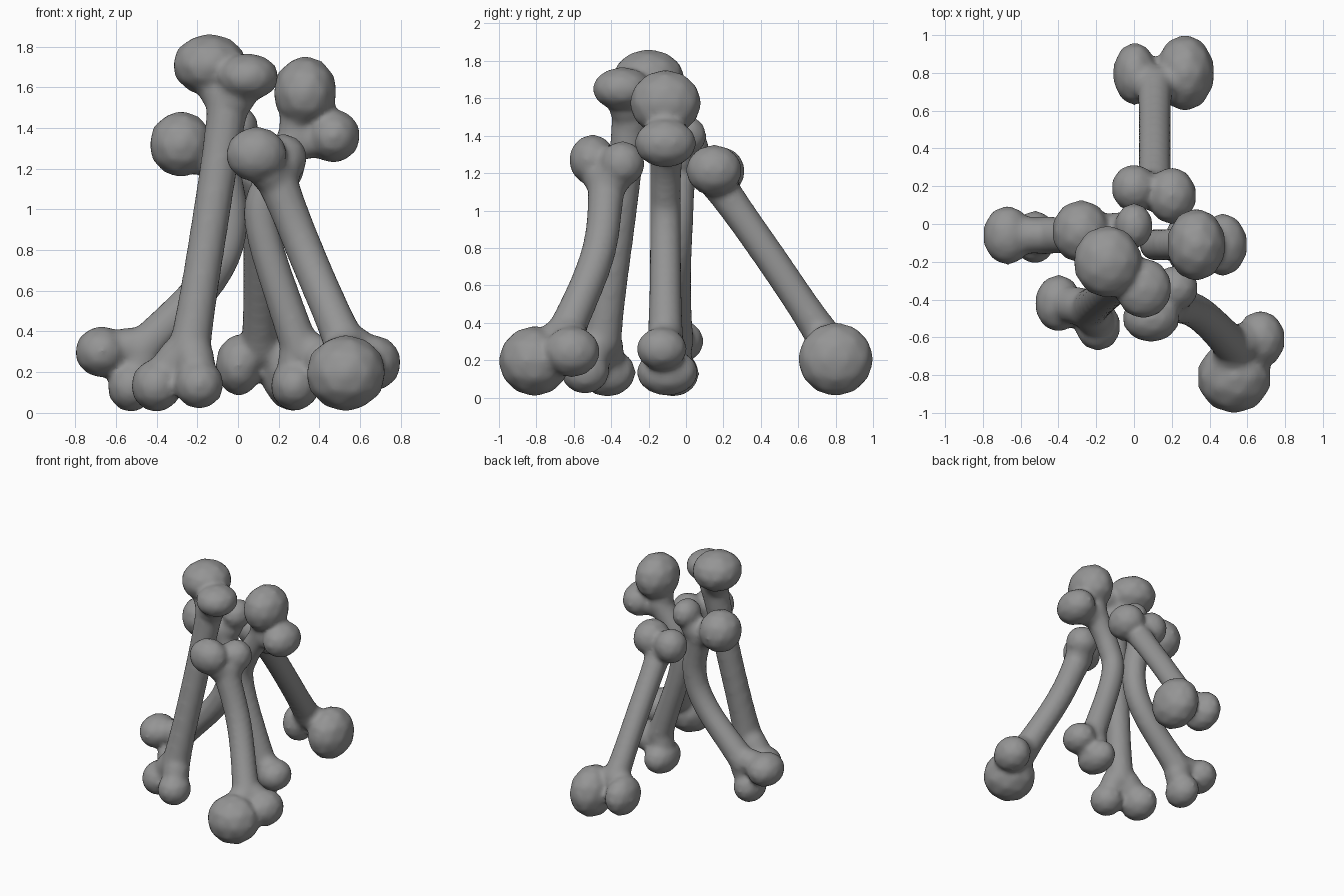
import bpy, bmesh, math
from mathutils import Vector, Matrix

cube = bpy.data.objects.get("Cube")
if cube:
    bpy.data.objects.remove(cube)

grey = bpy.data.materials.new("bone_grey")
grey.use_nodes = True
tone = (0.3, 0.3, 0.3, 1)
grey.diffuse_color = tone
grey.node_tree.nodes["Principled BSDF"].inputs["Base Color"].default_value = tone

SIDES = 12


def tube(bm, pts, radii):
    """Capped tube through points, one radius per point."""
    rings = []
    for i, p in enumerate(pts):
        along = (pts[min(i + 1, len(pts) - 1)] - pts[max(i - 1, 0)]).normalized()
        u = along.cross(Vector((0.3, 1, 0.1))).normalized()
        v = along.cross(u)
        ring = []
        for k in range(SIDES):
            a = math.tau * k / SIDES
            ring.append(bm.verts.new(p + radii[i] * (u * math.cos(a) + v * math.sin(a))))
        rings.append(ring)
    for r, s in zip(rings, rings[1:]):
        for k in range(SIDES):
            j = (k + 1) % SIDES
            bm.faces.new((r[k], r[j], s[j], s[k]))
    bm.faces.new(rings[0][::-1])
    bm.faces.new(rings[-1])


def smooth_path(pts, steps=5):
    """Catmull-Rom curve through the points."""
    ext = [2 * pts[0] - pts[1]] + pts + [2 * pts[-1] - pts[-2]]
    out = []
    for a, b, c, d in zip(ext, ext[1:], ext[2:], ext[3:]):
        for s in range(steps):
            t = s / steps
            out.append(0.5 * (2 * b + (c - a) * t + (2 * a - 5 * b + 4 * c - d) * t ** 2
                              + (3 * b - a - 3 * c + d) * t ** 3))
    return out + [pts[-1]]


def knob(bm, centre, size):
    bmesh.ops.create_icosphere(bm, subdivisions=2, radius=1.035,
                               matrix=Matrix.Translation(centre) @ Matrix.Diagonal((*size, 1)))


def bone(name, shaft, top, bottom, r=0.09):
    bm = bmesh.new()
    path = smooth_path([Vector(p) for p in shaft])
    n = len(path) - 1
    # shaft widens slightly towards both ends
    tube(bm, path, [r * (1 + 0.15 * abs(2 * i / n - 1) ** 4) for i in range(n + 1)])
    for end, inner, knobs in ((path[0], path[1], top), (path[-1], path[-2], bottom)):
        knob(bm, end, [r * 1.12] * 3)
        start = end + (inner - end).normalized() * 0.05
        for c, size in knobs:
            c = Vector(c)
            # flared neck from shaft into knob
            neck = [start.lerp(c, t) for t in (0, 0.35, 0.7, 1)]
            wide = 0.85 * min(size)
            tube(bm, neck, [r * 0.95, r * 1.1, 0.5 * (r + wide), wide])
            knob(bm, c, size)
    bmesh.ops.recalc_face_normals(bm, faces=bm.faces)
    mesh = bpy.data.meshes.new(name)
    bm.to_mesh(mesh)
    bm.free()
    mesh.materials.append(grey)
    obj = bpy.data.objects.new(name, mesh)
    bpy.context.collection.objects.link(obj)
    # fuse knobs, necks and shaft into one soft surface
    fuse = obj.modifiers.new("fuse", 'REMESH')
    fuse.mode = 'VOXEL'
    fuse.voxel_size = 0.018
    fuse.use_smooth_shade = True
    soften = obj.modifiers.new("soften", 'SMOOTH')
    soften.factor = 0.5
    soften.iterations = 8


# Tall leaning bone at the front
bone("front_bone",
     [(-.045, -.29, 1.54), (-.135, -.36, .95), (-.24, -.45, .3)],
     [((-.14, -.2, 1.71), (.18, .19, .15)), ((.05, -.34, 1.65), (.15, .16, .115))],
     [((-.4, -.42, .135), (.125, .15, .13)), ((-.19, -.54, .14), (.12, .13, .12))], .093)

# Bone reaching forward to the left
bone("front_left_bone",
     [(.18, -.42, 1.17), (.34, -.47, .77), (.53, -.65, .33)],
     [((.09, -.5, 1.27), (.15, .125, .135)), ((.22, -.34, 1.25), (.12, .12, .12))],
     [((.53, -.81, .195), (.195, .19, .185)), ((.67, -.61, .245), (.13, .15, .135))], .093)

# Straight bone leaning to the back
bone("back_bone",
     [(.11, .16, 1.16), (.11, .45, .75), (.11, .74, .32)],
     [((0, .19, 1.21), (.12, .125, .13)), ((.2, .15, 1.215), (.13, .15, .135))],
     [((.27, .8, .205), (.155, .2, .195)), ((.005, .795, .235), (.115, .165, .15))], .087)

# Bent bone on the right
bone("right_bent_bone",
     [(-.1, -.04, 1.27), (-.04, -.05, .94), (-.14, -.06, .66), (-.48, -.06, .3)],
     [((-.28, -.04, 1.32), (.155, .165, .16)), ((0, -.01, 1.4), (.1, .12, .11))],
     [((-.67, -.06, .3), (.13, .155, .125)), ((-.525, -.07, .13), (.115, .14, .125))])

# Bent bone on the left
bone("left_bent_bone",
     [(.3, -.1, 1.37), (.16, -.11, 1.14), (.12, -.11, .9), (.31, -.11, .3)],
     [((.33, -.11, 1.575), (.155, .19, .175)), ((.47, -.11, 1.36), (.13, .165, .13))],
     [((.42, -.13, .26), (.12, .135, .115)), ((.28, -.1, .135), (.12, .165, .125))], .085)
